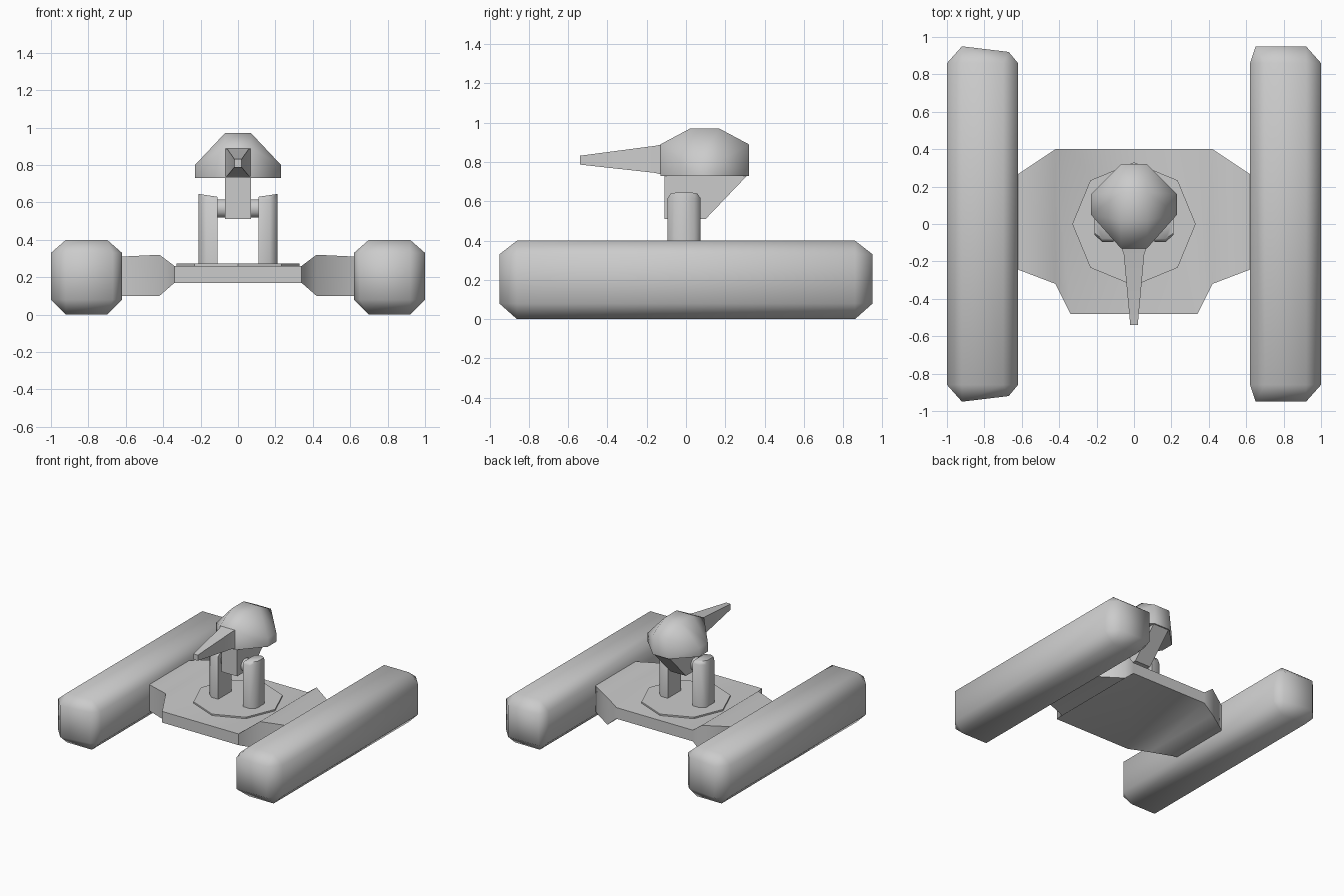
import bpy, bmesh, math

if "Cube" in bpy.data.objects:
    bpy.data.objects.remove(bpy.data.objects["Cube"])


def finish(name, bm, angle=60):
    bmesh.ops.recalc_face_normals(bm, faces=bm.faces[:])
    me = bpy.data.meshes.new(name)
    bm.to_mesh(me)
    bm.free()
    ob = bpy.data.objects.new(name, me)
    bpy.context.collection.objects.link(ob)
    bpy.ops.object.select_all(action='DESELECT')
    ob.select_set(True)
    bpy.context.view_layer.objects.active = ob
    bpy.ops.object.shade_smooth_by_angle(angle=math.radians(angle))
    return ob


def hull(name, pts, angle=60):
    bm = bmesh.new()
    for p in pts:
        bm.verts.new(p)
    bmesh.ops.convex_hull(bm, input=bm.verts[:])
    bmesh.ops.dissolve_limit(bm, angle_limit=0.02, verts=bm.verts[:], edges=bm.edges[:])
    return finish(name, bm, angle)


def loft(name, rings, angle=60):
    bm = bmesh.new()
    vs = [[bm.verts.new(p) for p in r] for r in rings]
    n = len(vs[0])
    for a, b in zip(vs, vs[1:]):
        for i in range(n):
            j = (i + 1) % n
            bm.faces.new((a[i], a[j], b[j], b[i]))
    bm.faces.new(vs[0])
    bm.faces.new(vs[-1])
    return finish(name, bm, angle)


# Tracks: chamfered octagonal bars, left one with slightly slanted ends
section = [(0.62, 0.08), (0.70, 0), (0.92, 0), (1, 0.08),
           (1, 0.33), (0.92, 0.4), (0.70, 0.4), (0.62, 0.33)]
for side, name, inner in ((1, "right_track", (0.65, 0.95)), (-1, "left_track", (0.67, 0.92))):
    pts = []
    for e in (-1, 1):
        pts += [(side * x, e * 0.86, z) for x, z in section]
        pts += [(side * x, e * y, z) for x, y in (inner, (0.92, 0.95)) for z in (0.08, 0.33)]
    hull(name, pts)

# Hull plate: lofted across x, thin in the middle and flared at the tracks
stations = [(0.34, -0.48, 0.40, 0.17, 0.26), (0.42, -0.32, 0.40, 0.10, 0.32),
            (0.63, -0.24, 0.26, 0.10, 0.31)]
ring = lambda s, x, y0, y1, z0, z1: [(s * x, y0, z0), (s * x, y1, z0), (s * x, y1, z1), (s * x, y0, z1)]
loft("hull_plate", [ring(-1, *s) for s in reversed(stations)] + [ring(1, *s) for s in stations])

# Octagonal turntable
octo = [(0.33 * math.cos(k * math.pi / 4), 0.33 * math.sin(k * math.pi / 4)) for k in range(8)]
loft("turntable", [[(x, y, z) for x, y in octo] for z in (0.24, 0.272)], 40)

# Support posts with rounded outer edges and slanted tops
post = [(0.11, -0.095), (0.17, -0.095), (0.21, -0.06), (0.21, 0.04), (0.17, 0.075), (0.11, 0.075)]
for s, name in ((1, "right_post"), (-1, "left_post")):
    top = [(s * x, -0.01 + (y + 0.01) * 0.8, 0.63 + (x - 0.11) * 0.15) for x, y in post]
    loft(name, [[(s * x, y, z) for x, y in post] for z in (0.26, 0.615)] + [top])

# Axle between the posts
circle = [(-0.01 + 0.053 * math.cos(k * math.pi / 4 + math.pi / 8),
           0.567 + 0.053 * math.sin(k * math.pi / 4 + math.pi / 8)) for k in range(8)]
loft("axle", [[(x, y, z) for y, z in circle] for x in (-0.13, 0.13)])

# Neck: wedge profile under the head
wedge = [(-0.11, 0.735), (-0.11, 0.51), (0.10, 0.51), (0.315, 0.735)]
loft("neck", [[(x, y, z) for y, z in wedge] for x in (-0.07, 0.07)], 30)

# Head: octagonal base with a faceted dome
rim = [(0.07, 0.32, 0.89), (0.23, 0.16, 0.80), (0.23, 0.05, 0.80), (0.07, -0.13, 0.89)]
crown = [(0.07, 0.17, 0.97), (0.07, 0.02, 0.97)]
half = rim + crown + [(x, y, 0.73) for x, y, z in rim]
hull("head", [(s * x, y, z) for s in (-1, 1) for x, y, z in half])

# Barrel: tapered snout growing out of the head front
loft("barrel", [[(-w, y, z0), (w, y, z0), (w, y, z1), (-w, y, z1)]
                for y, w, z0, z1 in ((-0.12, 0.07, 0.735, 0.89), (-0.16, 0.055, 0.745, 0.882),
                                     (-0.54, 0.02, 0.787, 0.832))])
